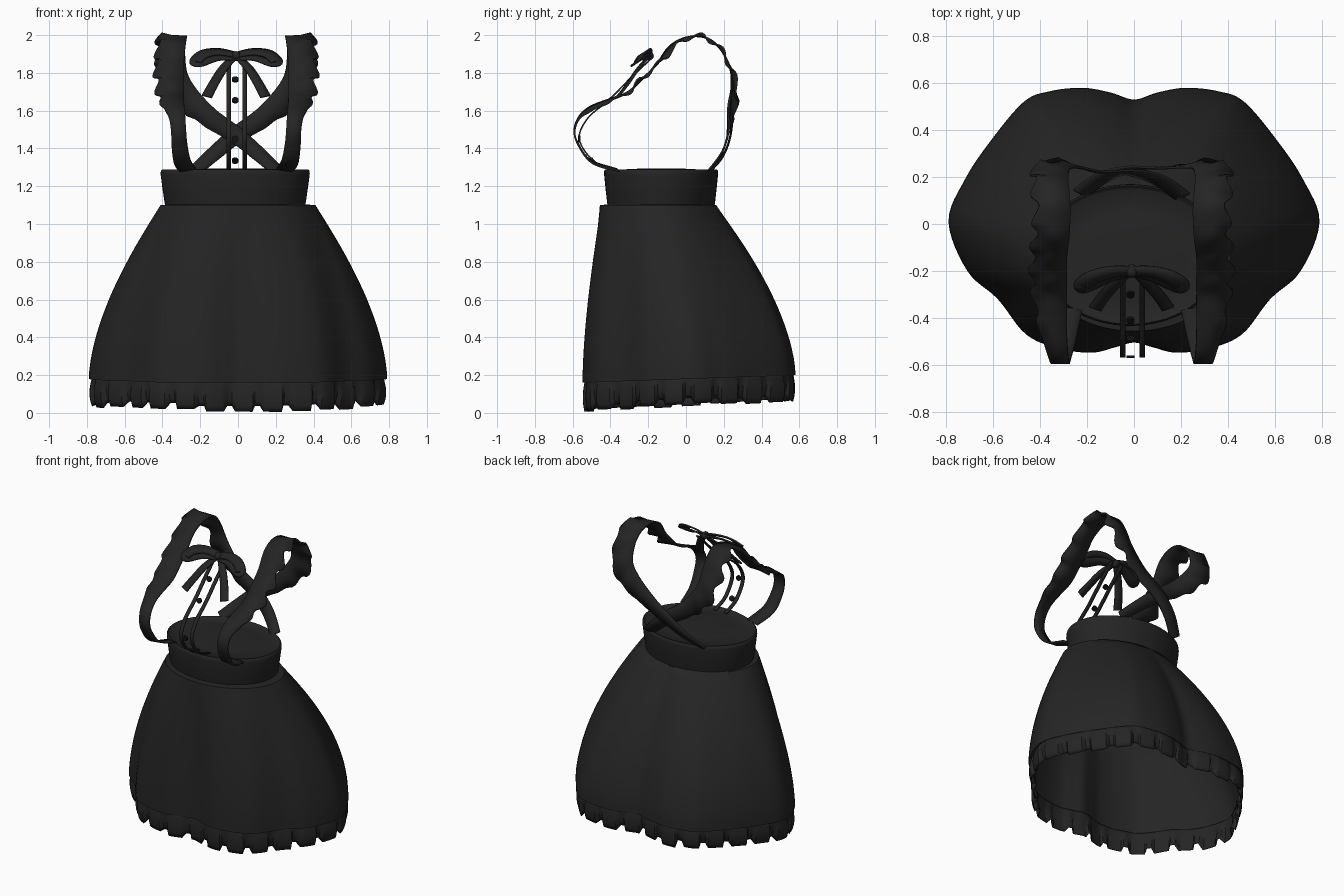
import bpy, bmesh, math, random
from mathutils import Vector

random.seed(4)
old = bpy.data.objects.get("Cube")
if old:
    bpy.data.objects.remove(old, do_unlink=True)


def material(name, rgb):
    m = bpy.data.materials.new(name)
    m.use_nodes = True
    m.diffuse_color = (*rgb, 1)
    m.node_tree.nodes["Principled BSDF"].inputs["Base Color"].default_value = (*rgb, 1)
    return m


cloth = material("dark cloth", (0.018, 0.018, 0.018))
black = material("button black", (0.006, 0.006, 0.006))


def finish(obj, mat, angle=40):
    obj.data.materials.append(mat)
    bpy.ops.object.select_all(action='DESELECT')
    obj.select_set(True)
    bpy.context.view_layer.objects.active = obj
    bpy.ops.object.shade_smooth_by_angle(angle=math.radians(angle))
    return obj


def loft(name, rows, closed=True, cap=False, thick=0, angle=40):
    """Skin rows of points; every row has the same length."""
    bm = bmesh.new()
    grid = [[bm.verts.new(p) for p in row] for row in rows]
    n = len(rows[0])
    for a, b in zip(grid, grid[1:]):
        for i in range(n if closed else n - 1):
            j = (i + 1) % n
            bm.faces.new((a[i], a[j], b[j], b[i]))
    if cap:
        bm.faces.new(grid[-1])
    bmesh.ops.recalc_face_normals(bm, faces=bm.faces)
    me = bpy.data.meshes.new(name)
    bm.to_mesh(me)
    bm.free()
    obj = bpy.data.objects.new(name, me)
    bpy.context.collection.objects.link(obj)
    finish(obj, cloth, angle)
    if thick:
        mod = obj.modifiers.new("thickness", 'SOLIDIFY')
        mod.thickness = thick
        mod.offset = 0
    return obj


def spline(pts, steps, closed=False):
    """Smooth curve through points of any dimension."""
    P = [Vector(p) for p in pts]
    n = len(P)
    out = []
    for i in range(n if closed else n - 1):
        if closed:
            a, b, c, d = (P[(i + k) % n] for k in (-1, 0, 1, 2))
        else:
            a, b, c, d = P[max(i - 1, 0)], P[i], P[i + 1], P[min(i + 2, n - 1)]
        for k in range(steps):
            t = k / steps
            out.append(b + (c - a) * (t / 2) + (a * 2 - b * 5 + c * 4 - d) * (t * t / 2)
                       + (b * 3 - a - c * 3 + d) * (t ** 3 / 2))
    if not closed:
        out.append(P[-1])
    return out


def ribbon(name, pts, side=1, normal=None, frill=0, steps=8, thick=0.01):
    """Band along (x, y, z, half width); frill waves its outer edge."""
    path = spline(pts, steps)
    rows, dist = [], 0
    for i, q in enumerate(path):
        p = q.xyz
        tan = path[min(i + 1, len(path) - 1)].xyz - path[max(i - 1, 0)].xyz
        dist += tan.length / 2
        n = Vector(normal) if normal else Vector((0, p.y + 0.17, p.z - 1.55))
        n.normalize()
        across = tan.cross(n).normalized()
        wave = frill * max(0, (q.w - 0.05) / 0.025) * math.sin(dist * 45)
        outer = p + across * (q.w + wave) - n * wave
        rows.append([p - across * q.w, p, outer])
    for row in rows:
        for v in row:
            v.x = -0.01 + side * v.x
    return loft(name, rows, closed=False, thick=thick, angle=60)


# Skirt: lobed hem blended up to an oval waist
half = [(0, .53), (.1, .56), (.22, .58), (.36, .565), (.47, .52), (.61, .355), (.72, .19),
        (.79, .01), (.71, -.2), (.58, -.32), (.46, -.47), (.32, -.53), (.18, -.548),
        (.08, -.525), (0, -.505)]
hem = spline(half + [(-x, y) for x, y in half[-2:0:-1]], 6, closed=True)


def hem_z(y):
    return 0.16 + 0.035 * (y + 0.55)


def skirt_point(h, u):
    a = math.atan2((h.y + 0.1) / 0.56, h.x / 0.79)
    top = Vector((0.41 * math.cos(a), -0.148 + 0.308 * math.sin(a)))
    p = top.lerp(h, 1 - (1 - u) ** 1.65)
    return Vector((p.x, p.y, 1.1 + (hem_z(h.y) - 1.1) * u))


def shrink(p, s, dz=0):
    return Vector((p.x * s, -0.14 + (p.y + 0.14) * s, p.z + dz))


rows = [[shrink(skirt_point(h, 0), 0.85, 0.004) for h in hem]]
rows += [[skirt_point(h, k / 20) for h in hem] for k in range(21)]
rows.append([shrink(skirt_point(h, 1), 0.975, 0.012) for h in hem])
loft("skirt", rows, angle=50)

# Hem frill: box pleats spaced evenly round the hem
pleats, per = 27, 10
lengths = [0]
for a, b in zip(hem, hem[1:] + hem[:1]):
    lengths.append(lengths[-1] + (b - a).length)
ring, seg = [], 0
for i in range(pleats * per):
    d = lengths[-1] * i / (pleats * per)
    while lengths[seg + 1] < d:
        seg += 1
    f = (d - lengths[seg]) / (lengths[seg + 1] - lengths[seg])
    ring.append(hem[seg].lerp(hem[(seg + 1) % len(hem)], f))
drops = [random.uniform(0, 0.02) for _ in range(pleats)]
rows = []
for k in range(7):
    v = k / 6
    row = []
    for i, h in enumerate(ring):
        inside = i % per >= 7
        tilt = 0.012 * (i % per) / per
        s = 0.972 + 0.035 * math.sin(2.3 * v) - 0.02 * v
        s -= (0.035 if inside else tilt) * v ** 0.5
        low = 0.003 + 0.05 * (h.y + 0.55) + drops[i // per] + (0.03 if inside else 0)
        top = hem_z(h.y) + 0.015
        row.append((h.x * s, h.y * s, top + (low - top) * v))
    rows.append(row)
loft("hem_frill", rows, thick=0.006, angle=35)


# Waistband with a rolled rim and closed top
def oval(s, z):
    return [(-0.015 + 0.395 * s * math.cos(a), -0.132 + 0.302 * s * math.sin(a), z)
            for a in (math.tau * i / 64 for i in range(64))]


belt = [(.85, 1.098), (.935, 1.095), (.945, 1.11), (.975, 1.19), (1, 1.265), (.995, 1.283),
        (.975, 1.289), (.95, 1.283), (.93, 1.277), (.6, 1.29), (.25, 1.295)]
loft("waistband", [oval(s, z) for s, z in belt], cap=True, angle=60)

# Shoulder straps: up the front, over, and crossed at the back
strap = [(.255, -.36, 1.285, .045), (.285, -.5, 1.33, .045), (.30, -.57, 1.42, .042),
         (.305, -.59, 1.5, .04), (.315, -.55, 1.58, .045), (.335, -.44, 1.64, .06),
         (.345, -.32, 1.69, .07), (.35, -.24, 1.76, .075), (.35, -.14, 1.86, .075),
         (.34, -.05, 1.96, .075), (.335, .05, 1.994, .075), (.34, .13, 1.975, .075),
         (.345, .2, 1.9, .075), (.33, .25, 1.78, .075), (.27, .255, 1.68, .07),
         (.15, .24, 1.57, .055), (0, .235, 1.47, .045), (-.12, .2, 1.37, .04),
         (-.22, .13, 1.28, .035)]
for name, side in (("left_strap", 1), ("right_strap", -1)):
    pts = [(x, y - (0.015 if side < 0 and x < 0.2 else 0), z, w) for x, y, z, w in strap]
    ribbon(name, pts, side, frill=0.016)

# Narrow front ribbons and the buttons between them
front = [(-.37, 1.285), (-.49, 1.335), (-.565, 1.45), (-.52, 1.56), (-.41, 1.655),
         (-.3, 1.765), (-.18, 1.88)]
for name, x in (("right_front_ribbon", -0.038), ("left_front_ribbon", 0.045)):
    ribbon(name, [(x, y, z, .012) for y, z in front], thick=0.008)
for y, z, ny, nz in ((-.49, 1.335, -.75, -.65), (-.565, 1.45, -1, 0),
                     (-.41, 1.655, -.7, .7), (-.3, 1.765, -.7, .7)):
    bpy.ops.mesh.primitive_cylinder_add(vertices=16, radius=0.018, depth=0.012,
                                        location=(-0.015, y, z))
    b = bpy.context.object
    b.name = "button"
    b.rotation_euler = Vector((0, ny, nz)).to_track_quat('Z', 'Y').to_euler()
    finish(b, black)

# Bow: two flat loops, two tails and a knot
slope = (0, -0.55, 0.83)
loop = [(0, -.2, 1.895, .022), (.09, -.205, 1.912, .028), (.17, -.23, 1.9, .034),
        (.213, -.26, 1.862, .034), (.19, -.26, 1.855, .034), (.1, -.225, 1.882, .028),
        (0, -.2, 1.88, .022)]
tail = [(.01, -.2, 1.885, .018), (.07, -.255, 1.82, .024), (.12, -.31, 1.74, .026),
        (.155, -.36, 1.675, .028)]
for name, side in (("left", 1), ("right", -1)):
    ribbon(name + "_bow_loop", loop, side, normal=slope)
    ribbon(name + "_bow_tail", tail, side, normal=slope)
bpy.ops.mesh.primitive_uv_sphere_add(segments=16, ring_count=8, radius=1,
                                     location=(-0.01, -.2, 1.89))
knot = bpy.context.object
knot.name = "bow_knot"
knot.scale = (0.025, 0.03, 0.025)
finish(knot, cloth)
